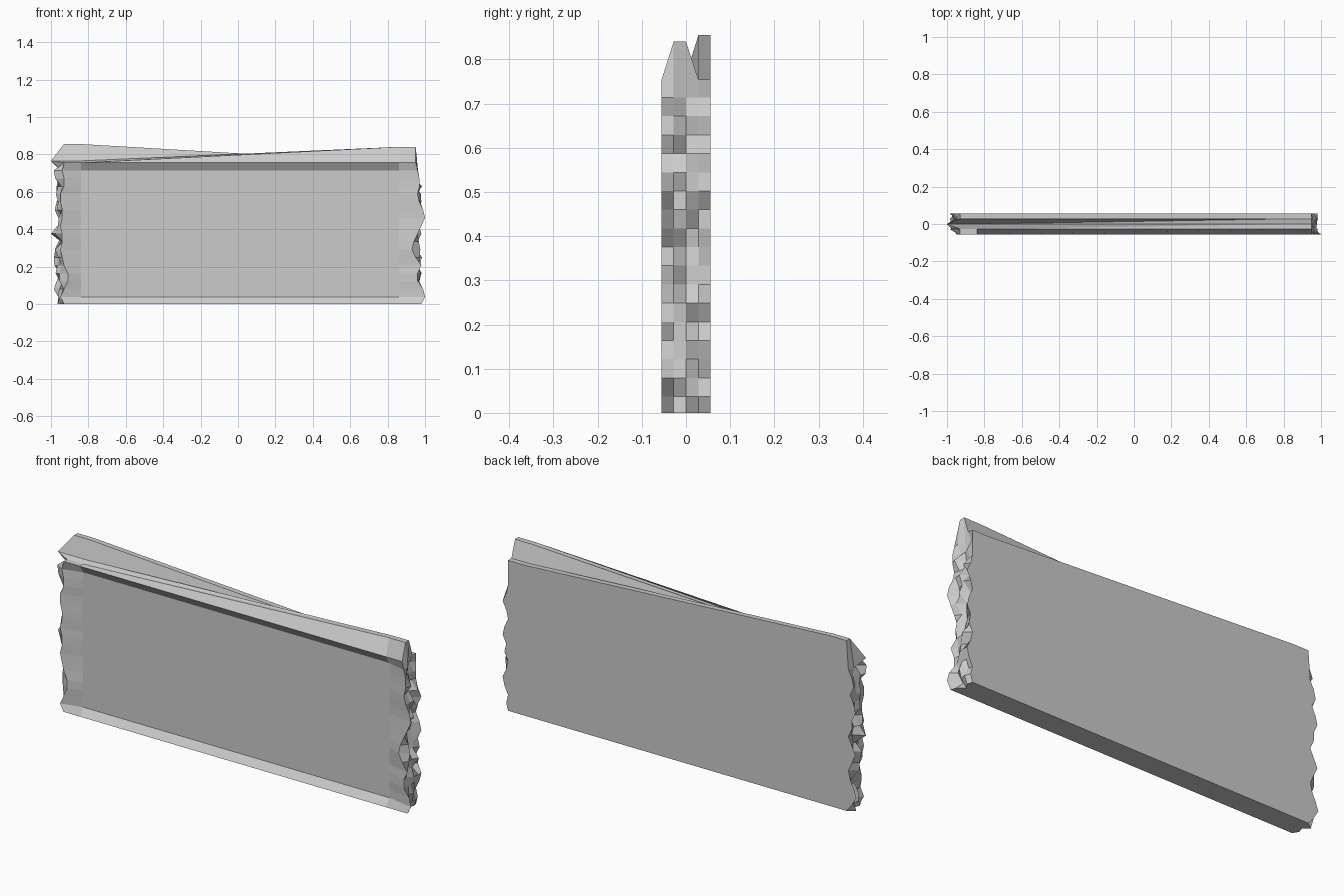
import bpy, bmesh, random

if "Cube" in bpy.data.objects:
    bpy.data.objects.remove(bpy.data.objects["Cube"])

random.seed(7)

YS = [-0.055, -0.028, 0.0, 0.028, 0.055]
ROWS = [0.0] + [0.037 + 0.0423 * i for i in range(17)]   # last row is the warped top edge
TOP_L = [0.755, 0.755, 0.765, 0.855, 0.855]
TOP_R = [0.755, 0.84, 0.84, 0.755, 0.755]
N = len(ROWS) + 1

# broken-edge outlines (x of front edge and of back edge, bottom to top)
LEFT_FRONT = [.93, .95, .93, .91, .91, .93, .94, .95, .94, .94, .95, .94, .94, .95, .95, .93, .93, .94, .93]
LEFT_BACK = [.93, .96, .985, .97, .95, .94, .96, .98, .96, .94, .96, .96, .98, .97, .95, .97, .96, .94, .93]
RIGHT_FRONT = [.98, 1.0, .99, .96, .96, .98, .95, .93, .94, .96, .98, 1.0, .99, .97, .96, .97, .97, .96, .95]
RIGHT_BACK = [.95, .96, .95, .97, .98, .96, .95, .97, .96, .98, .97, .95, .96, .98, .96, .95, .95, .95, .95]

bm = bmesh.new()


def z_at(i, j, tops):
    return tops[j] if i == N - 1 else ROWS[i]


# ragged end: a grid of jittered points
def ragged_end(side, front, back, tops):
    grid = []
    for i in range(N):
        row = []
        for j, y in enumerate(YS):
            if j == 0:
                x = front[i]
            elif j == 4:
                x = back[i]
            elif i == N - 1:
                x = 1.0 if (side < 0 and j == 2) else front[i]
            elif side < 0 and i == 9 and j == 2:
                x = 1.0
            else:
                x = random.uniform(0.93, 0.985)
            row.append(bm.verts.new((side * x, y, z_at(i, j, tops))))
        grid.append(row)
    for i in range(N - 1):
        for j in range(4):
            bm.faces.new((grid[i][j], grid[i][j + 1], grid[i + 1][j + 1], grid[i + 1][j]))
    return grid


# closed outline of an end grid, walking up the front, over the top, down the back
def outline(grid):
    return ([grid[i][0] for i in range(N)] + [grid[-1][j] for j in (1, 2, 3)]
            + [grid[i][4] for i in range(N - 1, -1, -1)] + [grid[0][j] for j in (3, 2, 1)])


# matching straight outline inboard of the end, with the front face sunk
def inner_ring(loop, x):
    ring = []
    for k, v in enumerate(loop):
        y = -0.028 if 0 < k < N - 1 else v.co.y
        ring.append(bm.verts.new((x, y, v.co.z)))
    return ring


def bridge(a, b, split=()):
    n = len(a)
    for k in range(n):
        m = (k + 1) % n
        if k in split:      # valley crease along the twisted top
            bm.faces.new((a[k], a[m], b[m]))
            bm.faces.new((a[k], b[m], b[k]))
        else:
            bm.faces.new((a[k], a[m], b[m], b[k]))


left = outline(ragged_end(-1, LEFT_FRONT, LEFT_BACK, TOP_L))
right = outline(ragged_end(1, RIGHT_FRONT, RIGHT_BACK, TOP_R))
left_in = inner_ring(left, -0.84)
right_in = inner_ring(right, 0.86)
bridge(left, left_in)
bridge(left_in, right_in, split=(N, N + 1))
bridge(right_in, right)

bmesh.ops.recalc_face_normals(bm, faces=bm.faces)
mesh = bpy.data.meshes.new("broken_plank")
bm.to_mesh(mesh)
bm.free()
plank = bpy.data.objects.new("broken_plank", mesh)
bpy.context.collection.objects.link(plank)
